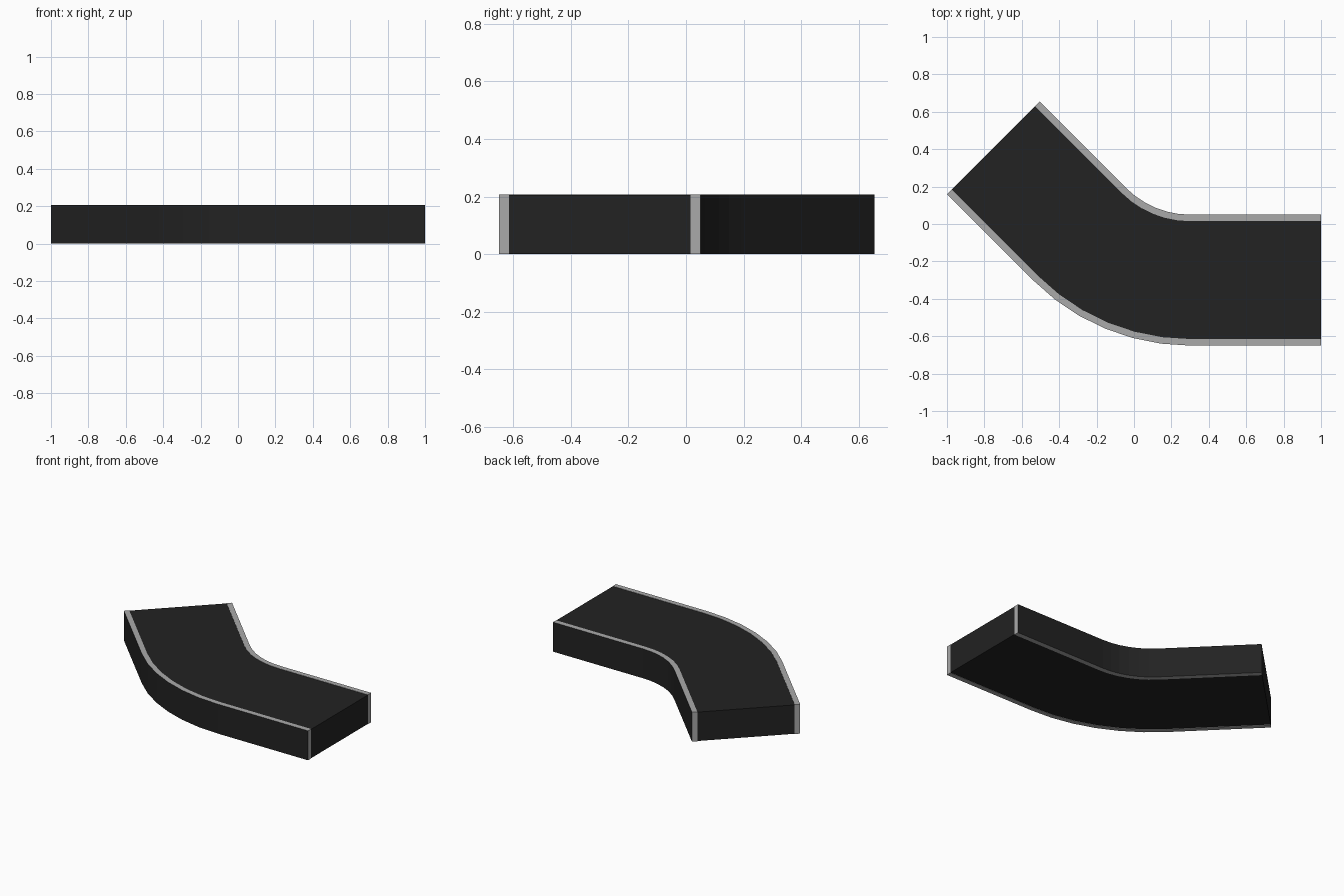
import bpy, bmesh, math

if "Cube" in bpy.data.objects:
    bpy.data.objects.remove(bpy.data.objects["Cube"])

def material(name, value):
    m = bpy.data.materials.new(name)
    m.diffuse_color = (value, value, value, 1)
    m.use_nodes = True
    m.node_tree.nodes["Principled BSDF"].inputs["Base Color"].default_value = m.diffuse_color
    return m

dark = material("dark rubber", 0.016)
grey = material("light grey metal", 0.40)

# Bend: straight run along x, 45 degree arc, then a diagonal straight run
CX, CY = 0.30, 0.533
R_IN, R_OUT = 0.483, 1.183
RUN_A, RUN_B = 0.70, 0.655
STEPS = 6
RAIL = 0.035
HEIGHT = 0.207

def path(radius):
    """Plan-view points at one radius from the bend centre."""
    pts = [(CX + RUN_A, CY - radius)]
    for i in range(STEPS + 1):
        a = math.radians(45) * i / STEPS
        pts.append((CX - radius * math.sin(a), CY - radius * math.cos(a)))
    x, y = pts[-1]
    d = RUN_B * math.sqrt(0.5)
    return pts + [(x - d, y + d)]

def strip(name, r0, r1, z0, z1, mats, dark_side=0):
    """Sweep a rectangle between two radii; dark_side marks the panel wall."""
    bm = bmesh.new()
    rings = []
    for (xa, ya), (xb, yb) in zip(path(r0), path(r1)):
        rings.append([bm.verts.new(c) for c in
                      ((xa, ya, z0), (xb, yb, z0), (xb, yb, z1), (xa, ya, z1))])
    for a, b in zip(rings, rings[1:]):
        for k in range(4):
            f = bm.faces.new((a[k], a[(k + 1) % 4], b[(k + 1) % 4], b[k]))
            # wall 1 is the outer radius, wall 3 the inner radius
            if k == dark_side:
                f.material_index = 1
    bm.faces.new(rings[0])
    bm.faces.new(rings[-1])
    bmesh.ops.recalc_face_normals(bm, faces=bm.faces)
    me = bpy.data.meshes.new(name)
    bm.to_mesh(me)
    bm.free()
    for m in mats:
        me.materials.append(m)
    ob = bpy.data.objects.new(name, me)
    bpy.context.collection.objects.link(ob)
    return ob

# Belt body, a hair below the rail tops
strip("belt", R_IN + RAIL, R_OUT - RAIL, 0.002, HEIGHT - 0.002, [dark])
# Side rails: grey edges with dark outside walls
strip("inner_rail", R_IN, R_IN + RAIL, 0, HEIGHT, [grey, dark], 3)
strip("outer_rail", R_OUT - RAIL, R_OUT, 0, HEIGHT, [grey, dark], 1)
